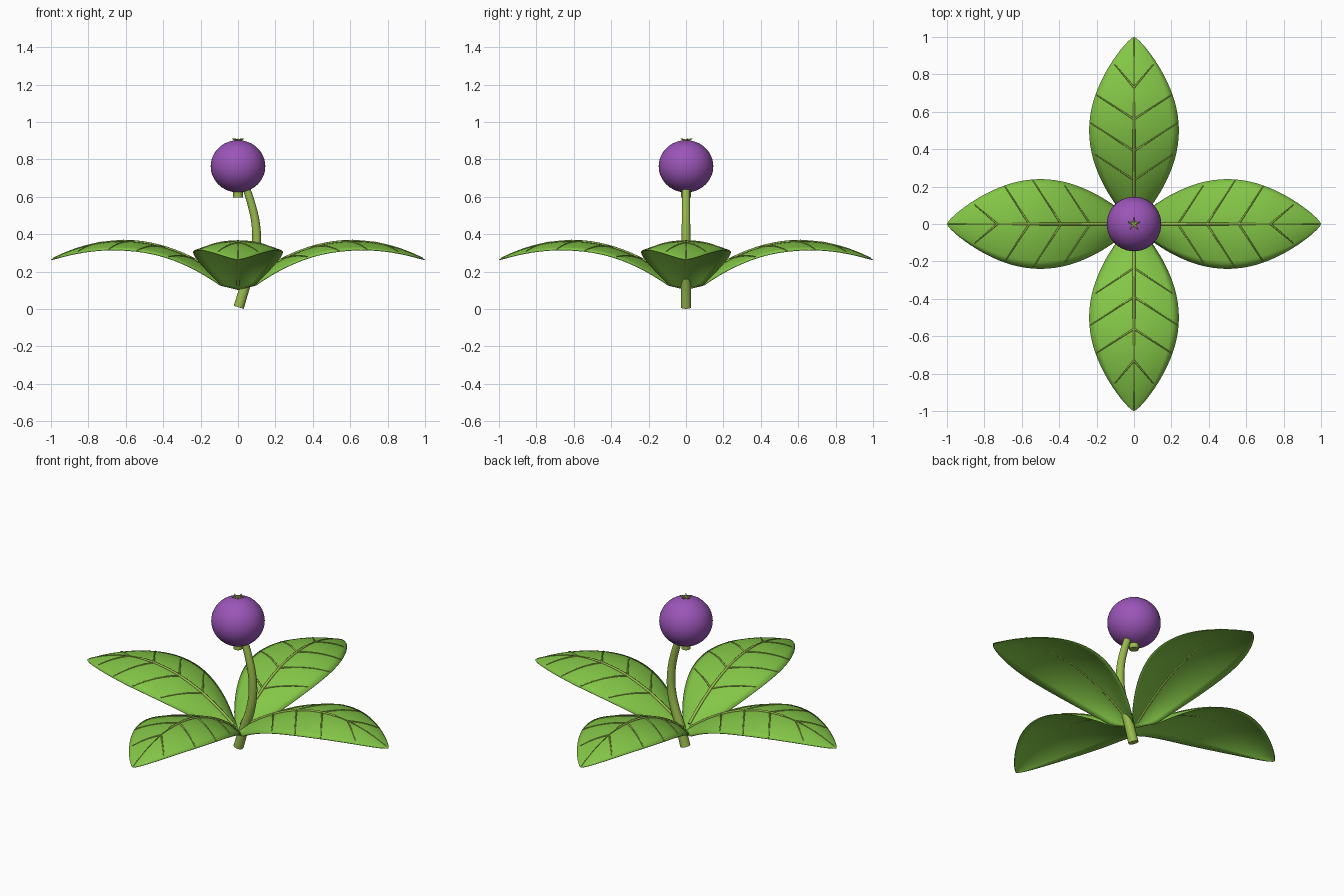
import bpy, bmesh, math
from mathutils import Vector

if "Cube" in bpy.data.objects:
    bpy.data.objects.remove(bpy.data.objects["Cube"])


def material(name, rgb):
    """Flat colour from 0-255 sRGB, stored linear."""
    m = bpy.data.materials.new(name)
    lin = [((c / 255 + 0.055) / 1.055) ** 2.4 for c in rgb]
    m.diffuse_color = (*lin, 1)
    m.use_nodes = True
    m.node_tree.nodes["Principled BSDF"].inputs["Base Color"].default_value = m.diffuse_color
    return m


LEAF = material("leaf_green", (132, 199, 71))
STEM = material("stem_olive", (152, 187, 77))
BERRY = material("berry_purple", (155, 85, 184))


def finish(name, bm, mat, fix_normals=True):
    if fix_normals:
        bmesh.ops.recalc_face_normals(bm, faces=bm.faces)
    me = bpy.data.meshes.new(name)
    bm.to_mesh(me)
    bm.free()
    me.materials.append(mat)
    me.shade_smooth()
    ob = bpy.data.objects.new(name, me)
    bpy.context.collection.objects.link(ob)
    return ob


def smooth_path(pts, steps=6):
    """Catmull-Rom curve through the points."""
    p = [Vector(q) for q in pts]
    p = [2 * p[0] - p[1]] + p + [2 * p[-1] - p[-2]]
    out = []
    for a, b, c, d in zip(p, p[1:], p[2:], p[3:]):
        for k in range(steps):
            t = k / steps
            out.append(0.5 * (2 * b + (c - a) * t + (2 * a - 5 * b + 4 * c - d) * t * t
                              + (3 * b - a - 3 * c + d) * t ** 3))
    return out + [p[-2]]


def tube(bm, path, r0, r1, sides, ref):
    """Closed tapering tube along a path."""
    rings, n = [], len(path)
    for i, p in enumerate(path):
        t = (path[min(i + 1, n - 1)] - path[max(i - 1, 0)]).normalized()
        u = t.cross(ref).normalized()
        v = t.cross(u)
        r = r0 + (r1 - r0) * i / (n - 1)
        rings.append([bm.verts.new(p + r * (math.cos(a) * u + math.sin(a) * v))
                      for a in (2 * math.pi * k / sides for k in range(sides))])
    for a, b in zip(rings, rings[1:]):
        for k in range(sides):
            m = (k + 1) % sides
            bm.faces.new((a[k], a[m], b[m], b[k]))
    bm.faces.new(rings[0][::-1])
    bm.faces.new(rings[-1])


def half_width(r):
    return 0.238 * max(math.sin(math.pi * min(r, 1)), 0.0) ** 0.8 + 0.002


def leaf_point(r, y, lift=0.0):
    """Point on the arched leaf that grows along +x, with drooping edges."""
    w = half_width(r)
    droop = 0.05 * (min(1, r / 0.09) if r < 0.5 else w / 0.24)
    return Vector((r, y, 0.105 + 0.835 * r - 0.675 * r * r - droop * (y / w) ** 2 + lift))


def make_leaf(name, angle):
    # Blade
    bm = bmesh.new()
    nx, ny = 40, 12
    rows = []
    for i in range(nx + 1):
        r = 0.5 - 0.5 * math.cos(math.pi * i / nx)
        w = half_width(r)
        rows.append([bm.verts.new(leaf_point(r, w * (2 * j / ny - 1))) for j in range(ny + 1)])
    for a, b in zip(rows, rows[1:]):
        for j in range(ny):
            bm.faces.new((a[j], b[j], b[j + 1], a[j + 1]))
    blade = finish(name, bm, LEAF, False)
    sol = blade.modifiers.new("thickness", "SOLIDIFY")
    sol.thickness = 0.004
    sol.offset = -1
    blade.rotation_euler.z = angle

    # Midrib, thick then thin, and four pairs of side veins
    bm = bmesh.new()
    up = Vector((0, 0, 1))
    side = Vector((0, 1, 0))
    for r0, r1, thick, thin in ((0.03, 0.65, 0.009, 0.006), (0.64, 0.99, 0.0035, 0.002)):
        tube(bm, [leaf_point(r0 + (r1 - r0) * k / 16, 0, 0.001) for k in range(17)],
             thick, thin, 8, side)
    for start, end, reach in ((0.235, 0.37, 0.205), (0.39, 0.54, 0.232),
                              (0.56, 0.69, 0.20), (0.73, 0.855, 0.105)):
        for s in (-1, 1):
            path = [leaf_point(start + (end - start) * k / 8, s * reach * k / 8, 0.0005)
                    for k in range(9)]
            tube(bm, path, 0.005, 0.0025, 8, up)
    finish(name + "_veins", bm, STEM).rotation_euler.z = angle


for i, where in enumerate(("right", "back", "left", "front")):
    make_leaf(where + "_leaf", i * math.pi / 2)

# Curved main stem
bm = bmesh.new()
path = smooth_path([(0.004, 0, 0.009), (0.038, 0, 0.12), (0.08, 0, 0.24), (0.099, 0, 0.35),
                    (0.094, 0, 0.46), (0.072, 0, 0.56), (0.04, 0, 0.66)])
tube(bm, path, 0.028, 0.02, 16, Vector((0, 1, 0)))
finish("stem", bm, STEM)

# Short stalk under the berry
bm = bmesh.new()
tube(bm, [Vector((0, 0, 0.597)), Vector((0, 0, 0.64))], 0.026, 0.026, 16, Vector((0, 1, 0)))
finish("berry_stalk", bm, STEM)

# Berry
bm = bmesh.new()
bmesh.ops.create_uvsphere(bm, u_segments=40, v_segments=24, radius=0.146)
berry = finish("berry", bm, BERRY)
berry.location.z = 0.763
berry.scale.z = 0.957

# Little five-pointed crown on the berry
bm = bmesh.new()
for k in range(5):
    a = 2 * math.pi * k / 5 + math.pi / 2
    d = Vector((math.cos(a), math.sin(a), 0))
    tube(bm, [d * 0.003 + Vector((0, 0, 0.9)), d * 0.034 + Vector((0, 0, 0.911))],
         0.007, 0.002, 8, Vector((0, 0, 1)))
finish("berry_crown", bm, STEM)

# Smooth shading with crisp cap edges
for ob in bpy.context.collection.objects:
    ob.select_set(True)
    bpy.context.view_layer.objects.active = ob
bpy.ops.object.shade_smooth_by_angle(angle=math.radians(50))
